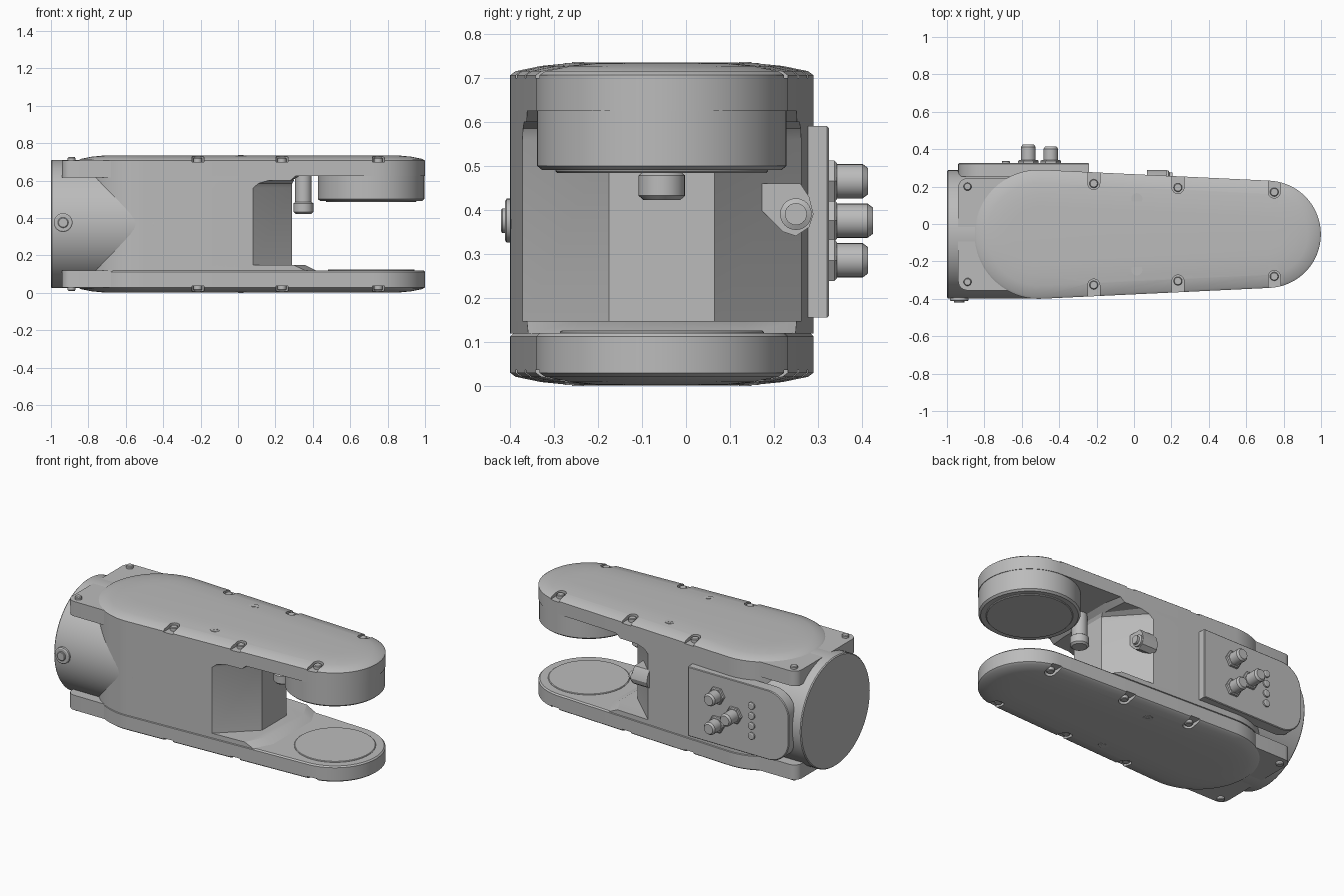
import bpy, bmesh
from math import pi, cos, sin, acos

if "Cube" in bpy.data.objects:
    bpy.data.objects.remove(bpy.data.objects["Cube"])

grey = bpy.data.materials.new("metal_grey")
grey.use_nodes = True
grey.diffuse_color = (0.5, 0.5, 0.5, 1)
grey.node_tree.nodes["Principled BSDF"].inputs["Base Color"].default_value = (0.5, 0.5, 0.5, 1)

CY, TOP = -0.055, 0.735          # centre line in y, total height
MID = TOP / 2
C1, R1, C2, R2 = -0.51, 0.345, 0.712, 0.287   # large and small end circles
TAN = acos((R1 - R2) / (C2 - C1))
parts = []


def arc(cx, cy, r, a, b, n):
    return [(cx + r * cos(a + (b - a) * i / n), cy + r * sin(a + (b - a) * i / n))
            for i in range(n + 1)]


def circle(cx, cy, r, n=32):
    return arc(cx, cy, r, 0, 2 * pi, n)[:-1]


def add_loft(bm, rings, axis):
    """Skin a stack of (outline, level) rings along an axis and cap both ends."""
    place = {"X": lambda u, v, w: (w, u, v),
             "Y": lambda u, v, w: (u, w, v),
             "Z": lambda u, v, w: (u, v, w)}[axis]
    rows = [[bm.verts.new(place(u, v, w)) for u, v in pts] for pts, w in rings]
    n = len(rows[0])
    for lo, hi in zip(rows, rows[1:]):
        for i in range(n):
            j = (i + 1) % n
            bm.faces.new((lo[i], lo[j], hi[j], hi[i]))
    bm.faces.new(rows[0][::-1])
    bm.faces.new(rows[-1])


def make(name, lofts, axis="Z"):
    bm = bmesh.new()
    for rings in lofts:
        add_loft(bm, rings, axis)
    bmesh.ops.recalc_face_normals(bm, faces=bm.faces)
    mesh = bpy.data.meshes.new(name)
    bm.to_mesh(mesh)
    bm.free()
    mesh.materials.append(grey)
    obj = bpy.data.objects.new(name, mesh)
    bpy.context.collection.objects.link(obj)
    parts.append(obj)
    return obj


def turned(cx, cy, profile, n=32):
    """Rings of a turned part from (radius, level) pairs."""
    return [(circle(cx, cy, r, n), w) for r, w in profile]


def half_width(x):
    return (R1 - (x - C1) * cos(TAN)) / sin(TAN)


def big_end():
    return arc(C1, CY, R1, TAN, 2 * pi - TAN, 48)


def capsule(inset=0):
    return (arc(C1, CY, R1 - inset, TAN, 2 * pi - TAN, 48)
            + arc(C2, CY, R2 - inset, -TAN, TAN, 40))


def cut_outline(x_side, x_end, y_half):
    h = half_width(x_side)
    return big_end() + [(x_side, CY - h), (x_end, CY - y_half),
                        (x_end, CY + y_half), (x_side, CY + h)]


# Central body with slanted corners facing the fork opening
make("central_body", [[(cut_outline(0.08, 0.29, 0.12), 0.14),
                       (cut_outline(0.08, 0.29, 0.12), 0.56),
                       (cut_outline(0.11, 0.29, 0.12), 0.585),
                       (cut_outline(0.17, 0.30, 0.14), 0.602)]])

# Fork arms and the steps at their roots
make("upper_arm", [[(capsule(), 0.625), (capsule(), 0.70)]])
make("upper_arm_root", [[(cut_outline(0.28, 0.29, 0.2), 0.60),
                         (cut_outline(0.31, 0.33, 0.2), 0.626)]])
make("lower_arm", [[(capsule(), TOP - 0.70), (capsule(), 0.112),
                    (capsule(0.008), 0.12)]])
make("lower_arm_root", [[(cut_outline(0.36, 0.42, 0.19), 0.118),
                         (cut_outline(0.30, 0.36, 0.19), 0.147)]])

# Joint housing under the upper arm, with bearing caps on both arms
make("upper_joint_housing", [turned(C2, CY, [(0.272, 0.49), (0.284, 0.50), (0.284, 0.66)], 64)])
make("upper_joint_cap", [turned(C2, CY, [(0.238, 0.484), (0.242, 0.488), (0.242, 0.50)], 64)])
make("lower_joint_cap", [turned(C2, CY, [(0.232, 0.11), (0.232, 0.122), (0.228, 0.125)], 64)])

# Round drive flange at the large end
make("drive_cylinder", [[(circle(CY, MID, r, 72), x) for r, x in
                         ((0.338, -1.0), (0.343, -0.994), (0.343, -0.45))]], "X")


def corner_block():
    """Rectangle with rounded outer corners for the flange shoulders."""
    y0, y1, x0, r = CY - 0.30, CY + 0.30, -0.94, 0.05
    return (arc(x0 + r, y1 - r, r, pi / 2, pi, 6) + arc(x0 + r, y0 + r, r, pi, 1.5 * pi, 6)
            + [(-0.55, y0), (-0.55, y1)])


bolt_x = (-0.215, 0.235, 0.75)
slots = [(x, s, CY + s * (half_width(x) - 0.06)) for x in bolt_x for s in (1, -1)]


def slot_outline(x, s, y, r=0.032):
    pts = arc(x, y, r, pi, 2 * pi, 12) + [(x + r, y + 0.15), (x - r, y + 0.15)]
    return pts if s > 0 else [(u, 2 * y - v) for u, v in pts]


# Covers, shoulders and fasteners, repeated on the top and the underside
for side, level in (("top", lambda z: z), ("bottom", lambda z: TOP - z)):
    def stack(rings):
        return [(pts, level(z)) for pts, z in rings]

    cover = make(side + "_cover", [stack([
        (capsule(), 0.698), (capsule(), 0.706), (capsule(0.012), 0.715),
        (capsule(0.07), 0.727), (capsule(0.13), 0.733), (capsule(0.19), TOP)])])
    cutter = make(side + "_slot_cutter", [stack([(slot_outline(*p), 0.69),
                                                 (slot_outline(*p), 0.78)]) for p in slots])
    cutter.hide_render = True
    mod = cover.modifiers.new("slots", "BOOLEAN")
    mod.operation, mod.solver, mod.object = "DIFFERENCE", "EXACT", cutter
    bpy.context.view_layer.objects.active = cover
    bpy.ops.object.modifier_apply(modifier=mod.name)
    parts.remove(cutter)
    bpy.data.objects.remove(cutter)

    make(side + "_cover_bolts", [stack(turned(x, y, [(0.023, 0.69), (0.023, 0.718), (0.019, 0.722)], 20))
                                 for x, s, y in slots])
    make(side + "_cover_screws", [stack(turned(0.015, CY + d, [(r, 0.72), (r, z)], 20))
                                  for d in (0.19, -0.19) for r, z in ((0.03, 0.7335), (0.014, 0.736))])
    make(side + "_flange_shoulder", [stack([(corner_block(), 0.615), (corner_block(), 0.708)])])
    make(side + "_flange_bolts", [stack(turned(-0.89, CY + d, [(0.021, 0.70), (0.021, 0.72), (0.017, 0.725)], 20))
                                  for d in (0.255, -0.255)])

# Connector panel on the back, rounded toward the drive end
def panel_outline(inset=0):
    x0, x1 = -0.94 + inset, -0.24 - inset
    z0, z1, r = 0.155 + inset, 0.59 - inset, 0.14
    return (arc(x0 + r, z1 - r, r, pi / 2, pi, 10) + arc(x0 + r, z0 + r, r, pi, 1.5 * pi, 10)
            + [(x1, z0), (x1, z1)])


make("connector_panel", [[(panel_outline(), 0.255), (panel_outline(), 0.321),
                          (panel_outline(0.004), 0.325)]], "Y")

# Three plugs with hexagonal collars, and a row of small buttons
plugs = ((-0.445, 0.465, 0.414), (-0.565, 0.375, 0.425), (-0.445, 0.285, 0.414))
make("plug_collars", [turned(x, z, [(0.054, 0.32), (0.054, 0.338), (0.048, 0.343)], 6)
                      for x, z, y in plugs], "Y")
make("plugs", [turned(x, z, [(0.039, 0.33), (0.039, y - 0.012), (0.03, y)], 24)
               for x, z, y in plugs], "Y")
make("panel_buttons", [turned(-0.685, 0.275 + 0.063 * i, [(0.022, 0.32), (0.022, 0.334), (0.016, 0.338)], 16)
                       for i in range(4)], "Y")

# Plug on the front of the drive cylinder
make("front_plug", [turned(-0.935, 0.375, [(0.05, -0.37), (0.05, -0.408), (0.044, -0.412)]),
                    turned(-0.935, 0.375, [(0.028, -0.40), (0.028, -0.418), (0.024, -0.421)])], "Y")

# Cable gland hanging inside the fork
make("cable_gland", [turned(0.35, CY, [(0.042, 0.422), (0.053, 0.432), (0.053, 0.478),
                                       (0.044, 0.485), (0.044, 0.63)], 24)])

# Cable lug on the back corner of the opening
lug_shape = [(0.16, 0.46), (0.16, 0.41), (0.22, 0.35), (0.25, 0.34), (0.28, 0.36),
             (0.29, 0.39), (0.28, 0.43), (0.26, 0.46)]
make("cable_lug", [[(lug_shape, 0.07), (lug_shape, 0.175)]], "X")
make("cable_lug_socket", [turned(0.25, 0.39, [(0.036, 0.16), (0.036, 0.185), (0.025, 0.19), (0.025, 0.205)], 24)], "X")

# Smooth the curved surfaces, keeping edges crisp
bpy.ops.object.select_all(action="DESELECT")
for obj in parts:
    obj.select_set(True)
bpy.context.view_layer.objects.active = parts[0]
bpy.ops.object.shade_smooth_by_angle(angle=0.5)
